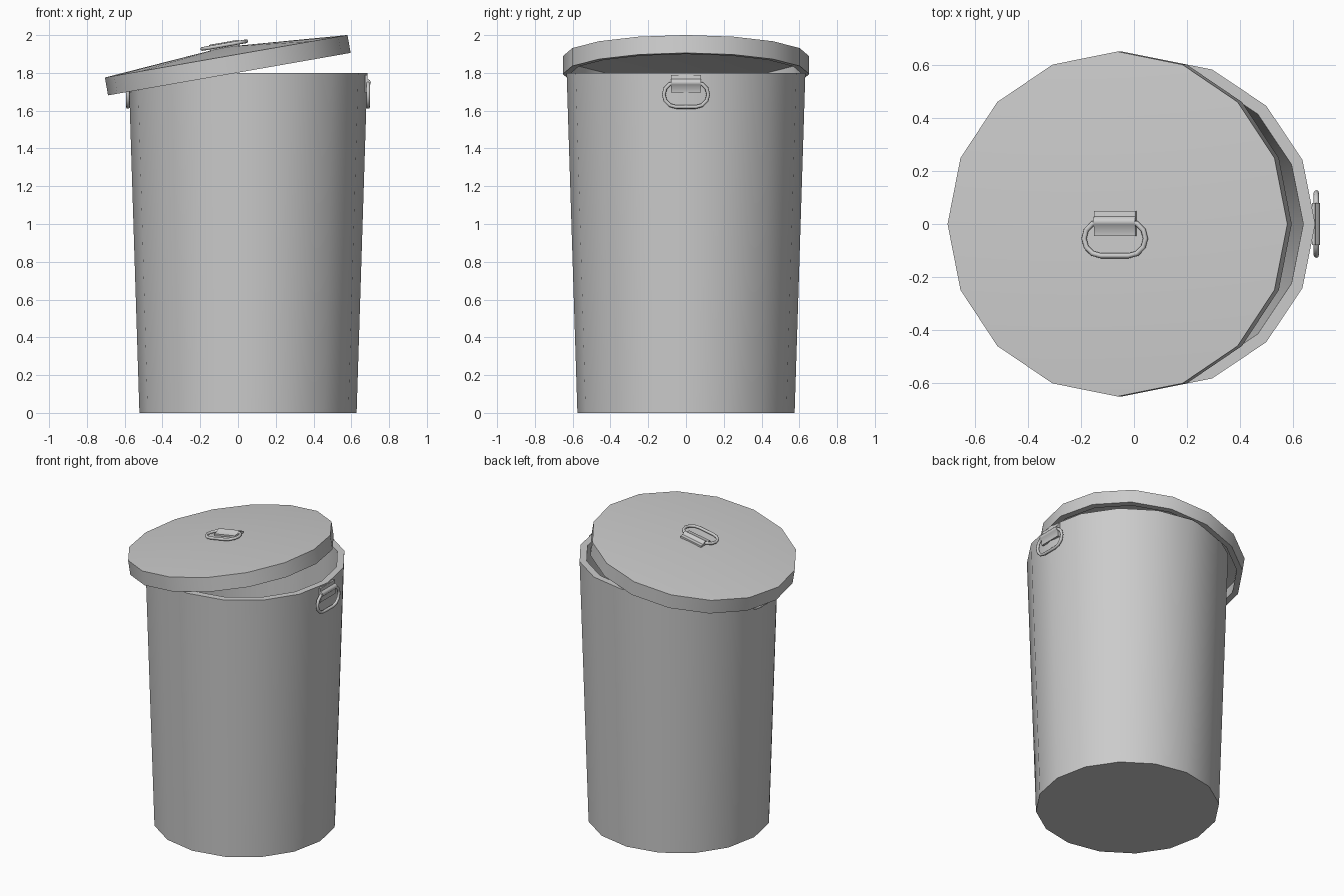
import bpy, bmesh
from math import pi, cos, sin, radians
from mathutils import Matrix

if "Cube" in bpy.data.objects:
    bpy.data.objects.remove(bpy.data.objects["Cube"])


def make(name, bm, matrix, smooth=30):
    bmesh.ops.recalc_face_normals(bm, faces=bm.faces)
    mesh = bpy.data.meshes.new(name)
    bm.to_mesh(mesh)
    bm.free()
    obj = bpy.data.objects.new(name, mesh)
    obj.matrix_world = matrix
    bpy.context.collection.objects.link(obj)
    bpy.ops.object.select_all(action='DESELECT')
    obj.select_set(True)
    bpy.context.view_layer.objects.active = obj
    bpy.ops.object.shade_smooth_by_angle(angle=radians(smooth))
    return obj


def lathe(name, profile, matrix, sides=16):
    # radius 0 gives a single centre vertex
    bm = bmesh.new()
    rings = []
    for r, z in profile:
        n = sides if r else 1
        rings.append([bm.verts.new((r * cos(2 * pi * i / sides), r * sin(2 * pi * i / sides), z))
                      for i in range(n)])
    for a, b in zip(rings, rings[1:]):
        for i in range(sides):
            j = i + 1
            quad = [a[i % len(a)], a[j % len(a)], b[j % len(b)], b[i % len(b)]]
            bm.faces.new(list(dict.fromkeys(quad)))
    return make(name, bm, matrix)


def handle(name, matrix):
    # stadium-shaped wire ring
    bm = bmesh.new()
    tube, R, half, vc, hc, arc, sec = 0.010, 0.065, 0.053, -0.055, 0.010, 6, 8
    loops = []
    for side in (1, -1):
        for k in range(arc + 1):
            a = -side * pi / 2 + side * pi * k / arc if side > 0 else pi / 2 + pi * k / arc
            loops.append([bm.verts.new((side * half + (R + tube * cos(t)) * cos(a),
                                        vc + (R + tube * cos(t)) * sin(a),
                                        hc + tube * sin(t)))
                          for t in (2 * pi * s / sec for s in range(sec))])
    for i, a in enumerate(loops):
        b = loops[(i + 1) % len(loops)]
        for s in range(sec):
            t = (s + 1) % sec
            bm.faces.new((a[s], a[t], b[t], b[s]))
    make(name + "_ring", bm, matrix, 50)

    # clip that folds over the ring
    bm = bmesh.new()
    profile = [(.05, -.006), (.05, .006), (.028, .008), (.021, .019), (.01, .025),
               (-.002, .021), (-.012, .011), (-.045, .008), (-.045, -.006)]
    face = bm.faces.new([bm.verts.new((-0.08, v, h)) for v, h in profile])
    new = bmesh.ops.extrude_face_region(bm, geom=[face])["geom"]
    verts = [g for g in new if isinstance(g, bmesh.types.BMVert)]
    bmesh.ops.translate(bm, verts=verts, vec=(0.16, 0, 0))
    make(name + "_clip", bm, matrix, 50)


# tapered bin body with open top
bin_x = 0.053
lathe("bin_body", [(0, 0), (0.575, 0), (0.632, 1.8), (0.587, 1.8), (0.535, 0.04), (0, 0.04)],
      Matrix.Translation((bin_x, 0, 0)))

# tilted hollow lid with a slightly conical top
lid = Matrix.Translation((-0.0625, 0, 1.888)) @ Matrix.Rotation(radians(-9.93), 4, 'Y')
lathe("lid", [(0, 0.05), (0.652, 0), (0.652, -0.096), (0.615, -0.096), (0.615, -0.012), (0, 0.036)], lid)

# handles on the lid and on both sides of the bin
handle("lid_handle", lid @ Matrix.Translation((0, 0, 0.05)))
for label, s in (("right_handle", 1), ("left_handle", -1)):
    turn = Matrix(((0, 0, s, bin_x + s * 0.626), (s, 0, 0, 0), (0, 1, 0, 1.74), (0, 0, 0, 1)))
    handle(label, turn)
